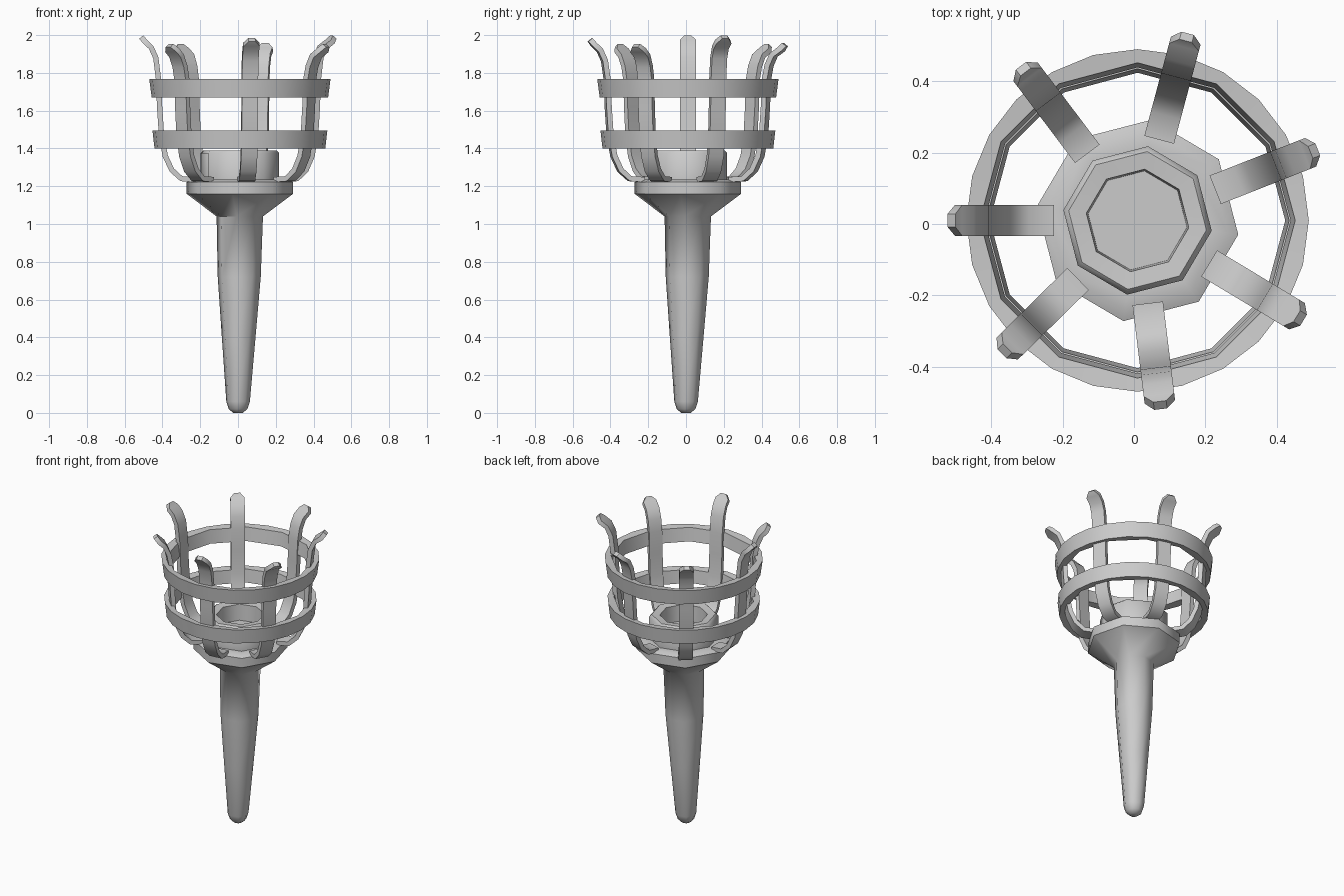
import bpy, bmesh, math
from mathutils import Vector

if "Cube" in bpy.data.objects:
    bpy.data.objects.remove(bpy.data.objects["Cube"])

CX, CY = 0.01, 0.01  # axis of the hand-made looking basket


def finish(bm, name, angle):
    bmesh.ops.recalc_face_normals(bm, faces=bm.faces)
    me = bpy.data.meshes.new(name)
    bm.to_mesh(me)
    bm.free()
    ob = bpy.data.objects.new(name, me)
    bpy.context.collection.objects.link(ob)
    bpy.ops.object.select_all(action='DESELECT')
    ob.select_set(True)
    bpy.context.view_layer.objects.active = ob
    bpy.ops.object.shade_smooth_by_angle(angle=math.radians(angle))
    return ob


def lathe(name, profile, sides, offset, angle):
    """Revolve (radius, z) points and cap both ends."""
    bm = bmesh.new()
    rings = []
    for r, z in profile:
        k = min(1, z / 1.1)
        rings.append([bm.verts.new((CX * k + r * math.cos(offset + math.tau * i / sides),
                                    CY * k + r * math.sin(offset + math.tau * i / sides), z))
                      for i in range(sides)])
    for a, b in zip(rings, rings[1:]):
        for i in range(sides):
            j = (i + 1) % sides
            bm.faces.new((a[i], a[j], b[j], b[i]))
    bm.faces.new(rings[0][::-1])
    bm.faces.new(rings[-1])
    return finish(bm, name, angle)


def band(name, z0, z1, r0, r1, thick, sides=24):
    """Flat hoop, round outside and coarser inside."""
    bm = bmesh.new()
    loops = []
    for i in range(sides):
        a = math.tau * i / sides
        c, s = math.cos(a), math.sin(a)
        k = math.cos(math.tau / sides) if i % 2 else 1
        loops.append([bm.verts.new((CX + r * c, CY + r * s, z)) for r, z in
                      ((r0, z0), (r1, z1), ((r1 - thick) * k, z1 - 0.005), ((r0 - thick) * k, z0 + 0.005))])
    for i in range(sides):
        a, b = loops[i], loops[(i + 1) % sides]
        for j in range(4):
            k = (j + 1) % 4
            bm.faces.new((a[j], b[j], b[k], a[k]))
    return finish(bm, name, 30)


def strip(name, deg, tip_r, tip_z):
    """Bent metal strap with a pointed tip."""
    a = math.radians(deg)
    out = Vector((math.cos(a), math.sin(a), 0))
    side = Vector((-math.sin(a), math.cos(a), 0))
    d = tip_z - 1.97
    path = [(0.235, 1.235), (0.31, 1.24), (0.36, 1.285), (0.395, 1.36), (0.415, 1.47),
            (0.425, 1.62), (0.43, 1.76), (0.445, 1.85 + d), (0.47, 1.905 + d),
            (tip_r - 0.028, tip_z - 0.035), (tip_r - 0.008, tip_z - 0.01)]
    pts = [Vector((CX, CY, 0)) + out * r + Vector((0, 0, z)) for r, z in path]
    bm = bmesh.new()
    rings = []
    for i, p in enumerate(pts):
        t = (pts[min(i + 1, len(pts) - 1)] - pts[max(i - 1, 0)]).normalized()
        n = t.cross(side) * 0.014
        w = side * (0.018 if i == len(pts) - 1 else 0.043)
        rings.append([bm.verts.new(p + x) for x in (n + w, n - w, -n - w, -n + w)])
    for p, q in zip(rings, rings[1:]):
        for j in range(4):
            k = (j + 1) % 4
            bm.faces.new((p[j], p[k], q[k], q[j]))
    bm.faces.new(rings[0])
    bm.faces.new(rings[-1])
    return finish(bm, name, 40)


# handle with flared collar and hollow cup, eight-sided
lathe("handle_and_cup", [
    (0.025, 0), (0.05, 0.02), (0.063, 0.06), (0.09, 0.40), (0.115, 0.72), (0.124, 1.04),
    (0.285, 1.16), (0.285, 1.222), (0.255, 1.235), (0.21, 1.235), (0.21, 1.375),
    (0.195, 1.39), (0.145, 1.385), (0.14, 1.28)], 8, math.radians(-8), 50)

# two hoops
band("lower_hoop", 1.40, 1.495, 0.452, 0.463, 0.038)
band("upper_hoop", 1.67, 1.768, 0.467, 0.48, 0.038)

# seven straps
straps = [(180, 0.53, 2.0), (127, 0.54, 1.955), (75, 0.54, 1.96), (21.5, 0.54, 2.0),
          (-31, 0.54, 1.955), (-83, 0.53, 1.985), (-135.5, 0.53, 1.955)]
for n, (deg, r, z) in enumerate(straps):
    strip(f"strap_{n + 1}", deg, r, z)
